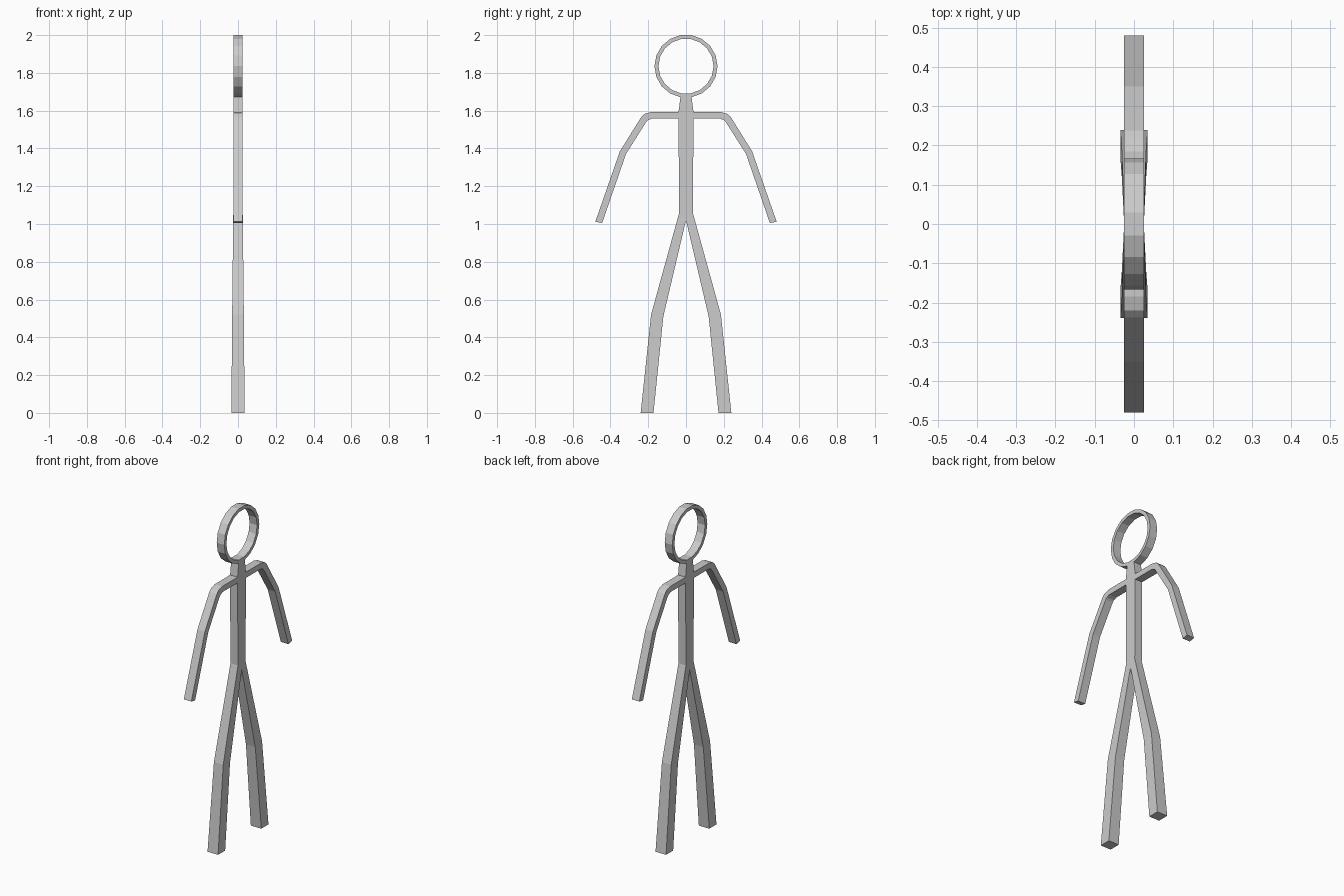
import bpy, bmesh
from math import sin, cos, pi

if "Cube" in bpy.data.objects:
    bpy.data.objects.remove(bpy.data.objects["Cube"])


def make_object(name, bm, mirror=False):
    bmesh.ops.recalc_face_normals(bm, faces=bm.faces)
    mesh = bpy.data.meshes.new(name)
    bm.to_mesh(mesh)
    bm.free()
    ob = bpy.data.objects.new(name, mesh)
    bpy.context.collection.objects.link(ob)
    if mirror:
        mod = ob.modifiers.new("mirror", 'MIRROR')
        mod.use_axis = (False, True, False)
        mod.merge_threshold = 0.0005
    return ob


def strip(name, stations, closed=False, mirror=False):
    """Loft square sections: (outer y, outer z, inner y, inner z, half thickness in x)."""
    bm = bmesh.new()
    rings = []
    for oy, oz, iy, iz, h in stations:
        pts = [(-h, oy, oz), (h, oy, oz), (h, iy, iz), (-h, iy, iz)]
        rings.append([bm.verts.new(p) for p in pts])
    n = len(rings)
    for i in range(n if closed else n - 1):
        a, b = rings[i], rings[(i + 1) % n]
        for k in range(4):
            m = (k + 1) % 4
            bm.faces.new((a[k], a[m], b[m], b[k]))
    if not closed:
        bm.faces.new(rings[0])
        bm.faces.new(rings[-1])
    bmesh.ops.recalc_face_normals(bm, faces=bm.faces)
    # open the faces lying on the mirror plane so both halves weld
    if mirror:
        flat = [f for f in bm.faces if all(abs(v.co.y) < 1e-5 for v in f.verts)]
        bmesh.ops.delete(bm, geom=flat, context='FACES')
    return make_object(name, bm, mirror)


# Head: 18-sided hoop with flat top and bottom
R, r, cz, T = 0.167, 0.146, 1.8355, 0.025
angles = [2 * pi * (i + 0.5) / 18 for i in range(18)]
strip("head_ring", [(R * sin(a), cz + R * cos(a), r * sin(a), cz + r * cos(a), T)
                    for a in angles], closed=True)

# Neck, torso and legs: one half mirrored across y = 0
strip("body_and_legs", [
    (0.029, 1.675, 0.0, 1.675, T),
    (0.040, 1.590, 0.0, 1.590, T),
    (0.040, 1.555, 0.0, 1.555, T),
    (0.036, 1.060, 0.0, 1.020, T),
    (0.185, 0.520, 0.120, 0.510, 0.031),
    (0.240, 0.0, 0.172, 0.0, 0.035),
], mirror=True)

# Arms: shoulder, elbow, hand
strip("arms", [
    (0.036, 1.593, 0.036, 1.558, T),
    (0.185, 1.593, 0.180, 1.558, T),
    (0.220, 1.583, 0.200, 1.550, T),
    (0.238, 1.565, 0.210, 1.541, T),
    (0.350, 1.385, 0.318, 1.370, T),
    (0.480, 1.012, 0.444, 1.005, T),
], mirror=True)
